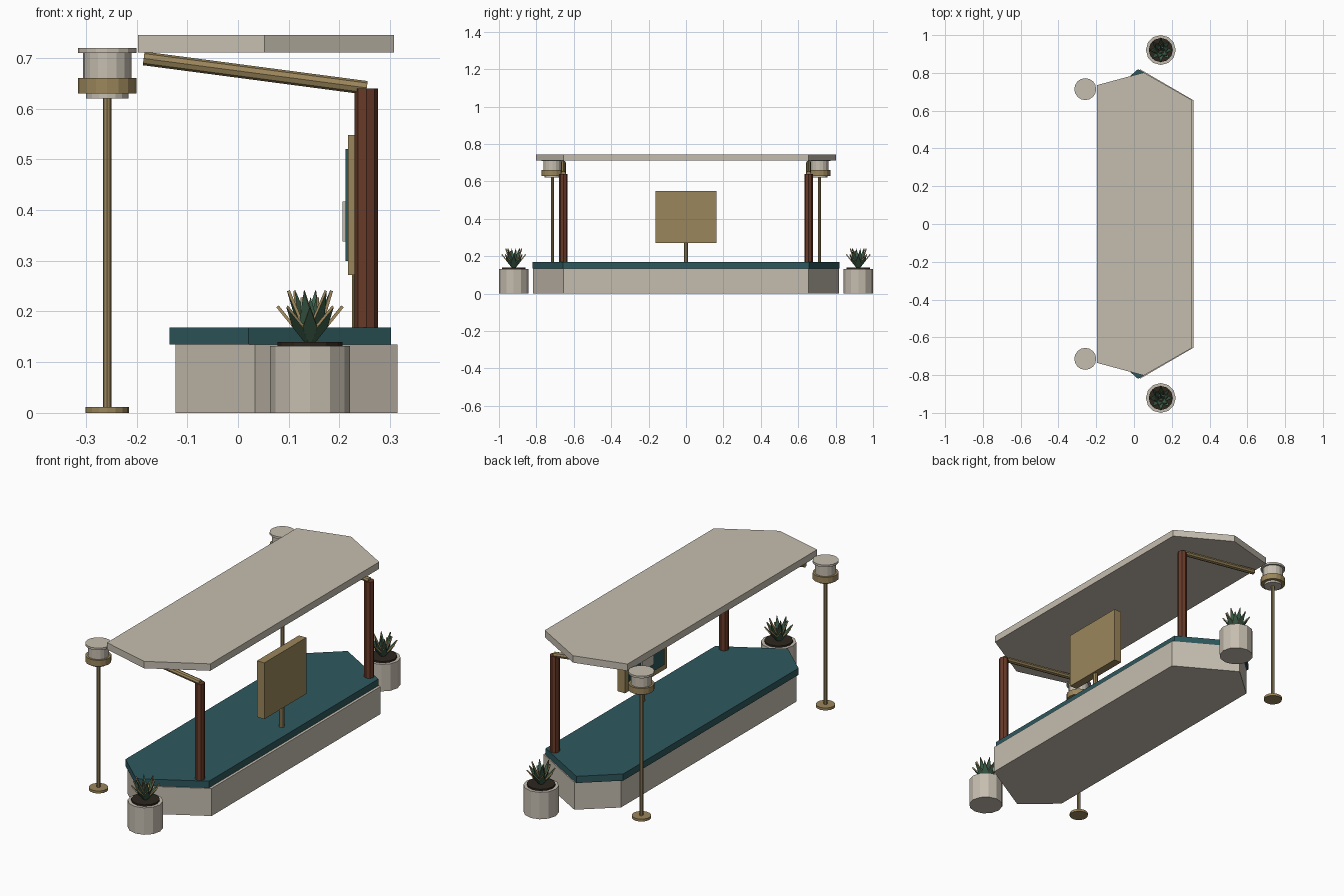
import bpy, bmesh, math
from mathutils import Vector

if "Cube" in bpy.data.objects:
    bpy.data.objects.remove(bpy.data.objects["Cube"])


def material(name, color):
    m = bpy.data.materials.new(name)
    m.diffuse_color = (*color, 1)
    m.use_nodes = True
    m.node_tree.nodes["Principled BSDF"].inputs["Base Color"].default_value = m.diffuse_color
    return m


STONE = material("pale stone", (0.56, 0.51, 0.43))
TEAL = material("deep teal", (0.027, 0.098, 0.11))
BRASS = material("aged brass", (0.33, 0.24, 0.105))
WOOD = material("red brown wood", (0.14, 0.043, 0.022))
SOIL = material("dark soil", (0.026, 0.019, 0.013))
LEAF = material("leaf green", (0.045, 0.115, 0.07))


def finish(name, bm, *mats):
    bmesh.ops.recalc_face_normals(bm, faces=bm.faces)
    me = bpy.data.meshes.new(name)
    bm.to_mesh(me)
    bm.free()
    for m in mats:
        me.materials.append(m)
    ob = bpy.data.objects.new(name, me)
    bpy.context.collection.objects.link(ob)
    return ob


def slab(name, half, z0, z1, mat):
    """Prism from the +y half of an outline, mirrored across y."""
    pts = half + [(x, -y) for x, y in reversed(half)]
    bm = bmesh.new()
    f = bm.faces.new([bm.verts.new((x, y, z0)) for x, y in pts])
    top = bmesh.ops.extrude_face_region(bm, geom=[f])["geom"]
    verts = [v for v in top if isinstance(v, bmesh.types.BMVert)]
    bmesh.ops.translate(bm, verts=verts, vec=(0, 0, z1 - z0))
    return finish(name, bm, mat)


def box(name, x, y, z, mat):
    slab_pts = [(x[0], y[0]), (x[0], y[1]), (x[1], y[1]), (x[1], y[0])]
    bm = bmesh.new()
    lo = [bm.verts.new((a, b, z[0])) for a, b in slab_pts]
    hi = [bm.verts.new((a, b, z[1])) for a, b in slab_pts]
    bm.faces.new(lo)
    bm.faces.new(hi)
    for i in range(4):
        j = (i + 1) % 4
        bm.faces.new((lo[i], lo[j], hi[j], hi[i]))
    return finish(name, bm, mat)


def rod(name, a, b, r, sides, mat):
    """Closed cylinder between two points."""
    a, b = Vector(a), Vector(b)
    bm = bmesh.new()
    bmesh.ops.create_cone(bm, cap_ends=True, segments=sides, radius1=r,
                          radius2=r, depth=(b - a).length)
    rot = (b - a).to_track_quat('Z', 'Y').to_matrix()
    bmesh.ops.rotate(bm, verts=bm.verts, matrix=rot)
    bmesh.ops.translate(bm, verts=bm.verts, vec=(a + b) / 2)
    return finish(name, bm, mat)


def upright(name, x, y, z0, z1, r, sides, mat):
    return rod(name, (x, y, z0), (x, y, z1), r, sides, mat)


def plant(name, x, y, z):
    """Rosette of thin pointed blades with brass coloured rims."""
    bm = bmesh.new()
    rings = [(8, 0.058, 0.072, 0.0), (6, 0.038, 0.103, 0.26), (3, 0.012, 0.09, 0.6)]
    for count, reach, height, phase in rings:
        for i in range(count):
            t = phase + 2 * math.pi * i / count
            out = Vector((math.cos(t), math.sin(t), 0))
            side = Vector((-out.y, out.x, 0))
            tip = out * reach + Vector((0, 0, height))
            thick = tip.cross(side).normalized() * 0.003
            root = Vector((x, y, z)) + out * 0.006
            outline = [root - side * 0.004, root + tip * 0.45 - side * 0.014,
                       root + tip, root + tip * 0.45 + side * 0.014,
                       root + side * 0.004]
            lo = [bm.verts.new(p - thick) for p in outline]
            hi = [bm.verts.new(p + thick) for p in outline]
            bm.faces.new(lo)
            bm.faces.new(hi)
            for k in range(5):
                j = (k + 1) % 5
                bm.faces.new((lo[k], lo[j], hi[j], hi[k])).material_index = 1
    return finish(name, bm, LEAF, BRASS)


# Platform and canopy
slab("platform_base", [(-0.123, 0.68), (0.034, 0.818), (0.315, 0.655)], 0, 0.135, STONE)
slab("platform_deck", [(-0.135, 0.68), (0.021, 0.82), (0.302, 0.657)], 0.135, 0.168, TEAL)
slab("canopy", [(-0.197, 0.735), (0.052, 0.802), (0.308, 0.655)], 0.711, 0.745, STONE)

# Sign on a short stand, its face towards -x
upright("sign_stand", 0.237, 0, 0.168, 0.28, 0.012, 8, BRASS)
box("sign_panel", (0.217, 0.257), (-0.163, 0.163), (0.272, 0.548), BRASS)
box("sign_face", (0.212, 0.217), (-0.135, 0.135), (0.30, 0.52), TEAL)
box("sign_plate", (0.206, 0.212), (-0.045, 0.045), (0.338, 0.417), STONE)

for tag, s in (("front", -1), ("back", 1)):
    # Canopy post and sloping arm
    y = 0.656 * s
    upright(tag + "_post", 0.253, y, 0.168, 0.64, 0.0228, 8, WOOD)
    rod(tag + "_arm", (-0.186, y, 0.699), (0.254, y, 0.641), 0.0135, 8, BRASS)

    # Lantern
    lx, ly = -0.258, 0.714 * s
    upright(tag + "_lamp_foot", lx, ly, 0, 0.012, 0.043, 16, BRASS)
    upright(tag + "_lamp_pole", lx, ly, 0.012, 0.62, 0.0085, 8, BRASS)
    upright(tag + "_lamp_underside", lx, ly, 0.62, 0.63, 0.042, 16, STONE)
    upright(tag + "_lamp_ring", lx, ly, 0.63, 0.66, 0.058, 16, BRASS)
    upright(tag + "_lamp_body", lx, ly, 0.66, 0.71, 0.048, 16, STONE)
    upright(tag + "_lamp_cap", lx, ly, 0.71, 0.72, 0.058, 16, STONE)

    # Planter
    px, py = 0.142, 0.921 * s
    upright(tag + "_pot", px, py, 0, 0.132, 0.079, 12, STONE)
    upright(tag + "_pot_soil", px, py, 0.132, 0.14, 0.064, 12, SOIL)
    plant(tag + "_plant", px, py, 0.138)
